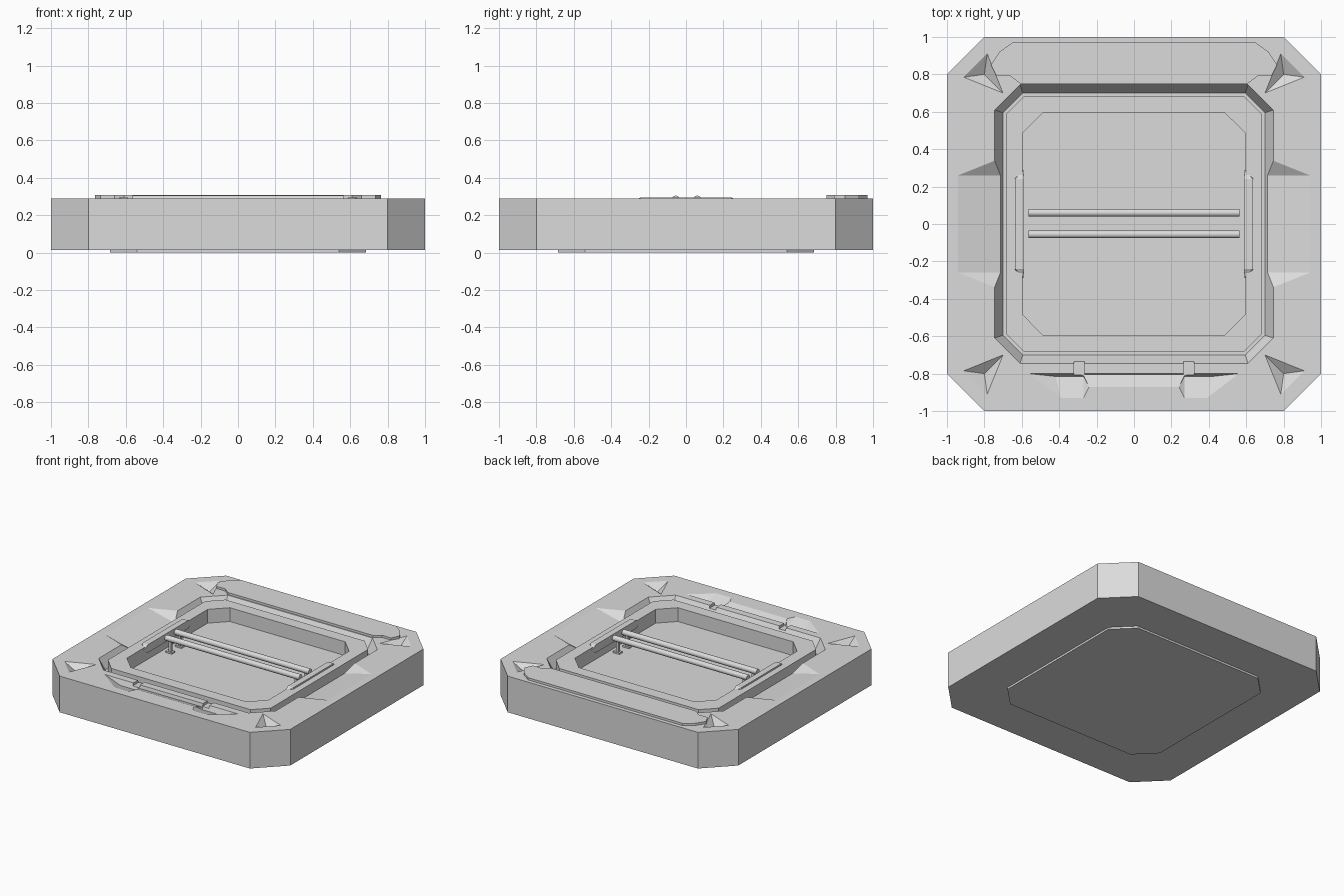
import bpy, bmesh, math
from mathutils import Vector

if "Cube" in bpy.data.objects:
    bpy.data.objects.remove(bpy.data.objects["Cube"])

grey = bpy.data.materials.new("plain_grey")
grey.diffuse_color = (0.71, 0.71, 0.71, 1)
grey.use_nodes = True
grey.node_tree.nodes["Principled BSDF"].inputs["Base Color"].default_value = grey.diffuse_color


def finish(name, bm):
    bmesh.ops.recalc_face_normals(bm, faces=bm.faces)
    me = bpy.data.meshes.new(name)
    bm.to_mesh(me)
    bm.free()
    me.materials.append(grey)
    ob = bpy.data.objects.new(name, me)
    bpy.context.collection.objects.link(ob)
    return ob


def octagon(h, c, z):
    k = h - c
    return [(k, -h, z), (h, -k, z), (h, k, z), (k, h, z),
            (-k, h, z), (-h, k, z), (-h, -k, z), (-k, -h, z)]


def loft(name, rings):
    bm = bmesh.new()
    rs = [[bm.verts.new(p) for p in r] for r in rings]
    for a, b in zip(rs, rs[1:]):
        n = len(a)
        for i in range(n):
            bm.faces.new((a[i], a[(i + 1) % n], b[(i + 1) % n], b[i]))
    bm.faces.new(rs[0])
    bm.faces.new(rs[-1])
    return finish(name, bm)


def hull(name, pts):
    bm = bmesh.new()
    vs = [bm.verts.new(p) for p in pts]
    res = bmesh.ops.convex_hull(bm, input=vs)
    junk = {v for v in res["geom_interior"] + res["geom_unused"] if isinstance(v, bmesh.types.BMVert)}
    bmesh.ops.delete(bm, geom=list(junk), context='VERTS')
    bmesh.ops.dissolve_limit(bm, angle_limit=0.01, verts=bm.verts, edges=bm.edges)
    return finish(name, bm)


def box(name, x0, x1, y0, y1, z0, z1):
    return hull(name, [(x, y, z) for x in (x0, x1) for y in (y0, y1) for z in (z0, z1)])


TOP = 0.29
FLOOR = 0.18

# Tray body: foot pad, outer wall, rim channel, inner ring and pit
body = loft("tray_body", [octagon(*r) for r in (
    (0.685, 0.145, 0), (0.685, 0.145, 0.015), (1, 0.2, 0.015), (1, 0.2, TOP),
    (0.745, 0.135, TOP), (0.70, 0.105, 0.21), (0.685, 0.10, 0.21),
    (0.685, 0.10, 0.285), (0.595, 0.11, 0.285), (0.595, 0.11, FLOOR))])

cutters = []


def cut(top, low):
    """Recess with the given outline at the top face and deep points below."""
    pts = [(x, y, z) for x, y in top for z in (TOP, 0.33)] + low
    cutters.append(hull("recess_cutter", pts))


for s in (-1, 1):
    # Side scoops running down into the channel
    cut([(s * 0.94, 0.26), (s * 0.94, -0.26), (s * 0.715, 0.35), (s * 0.715, -0.35)],
        [(s * 0.715, 0.26, 0.235), (s * 0.715, -0.26, 0.235)])
    # Corner notches
    for t in (-1, 1):
        cut([(s * 0.91, t * 0.785), (s * 0.785, t * 0.91), (s * 0.70, t * 0.70)],
            [(s * 0.80, t * 0.80, 0.245)])
    # Front wedge recesses
    cut([(s * 0.56, -0.80), (s * 0.27, -0.80), (s * 0.24, -0.87),
         (s * 0.27, -0.93), (s * 0.39, -0.93)],
        [(s * 0.42, -0.815, 0.25), (s * 0.27, -0.815, 0.25)])
    cutters.append(box("slot_cutter", s * 0.265, s * 0.32, -0.81, -0.735, 0.27, 0.33))
# Shallow front strip between the wedges
cut([(-0.28, -0.80), (0.28, -0.80), (0.28, -0.872), (-0.28, -0.872)],
    [(-0.28, -0.805, 0.265), (0.28, -0.805, 0.265)])

for c in cutters:
    c.hide_render = True
    m = body.modifiers.new("recess", 'BOOLEAN')
    m.operation = 'DIFFERENCE'
    m.solver = 'EXACT'
    m.object = c
bpy.context.view_layer.update()
dg = bpy.context.evaluated_depsgraph_get()
cut_mesh = bpy.data.meshes.new_from_object(body.evaluated_get(dg))
body.modifiers.clear()
body.data = cut_mesh
for c in cutters:
    bpy.data.objects.remove(c)

# Raised back ridge
half = [(0.61, 0.752), (0.66, 0.79), (0.735, 0.79), (0.765, 0.85), (0.72, 0.92), (0.65, 0.97)]
outline = half + [(-x, y) for x, y in reversed(half)]
loft("back_ridge", [[(x, y, z) for x, y in outline] for z in (0.28, 0.307)])

# Rods with posts and feet
for y in (-0.055, 0.06):
    bm = bmesh.new()
    bmesh.ops.create_cone(bm, cap_ends=True, segments=16, radius1=0.021, radius2=0.021, depth=1.13)
    bmesh.ops.rotate(bm, verts=bm.verts, matrix=Vector((0, 0, 1)).rotation_difference(Vector((1, 0, 0))).to_matrix())
    bmesh.ops.translate(bm, verts=bm.verts, vec=(0, y, 0.284))
    rod = finish("rest_rod", bm)
    for p in rod.data.polygons:
        p.use_smooth = len(p.vertices) == 4
    for s in (-1, 1):
        box("rod_post", s * 0.52, s * 0.54, y - 0.01, y + 0.01, FLOOR - 0.005, 0.28)
        box("rod_foot", s * 0.505, s * 0.56, y - 0.018, y + 0.018, FLOOR - 0.005, FLOOR + 0.012)

# Side clips on the inner ring
for s in (-1, 1):
    hull("side_clip", [(s * x, y, z) for x, y, z in (
        (0.588, -0.25, 0.235), (0.588, 0.25, 0.235), (0.638, -0.25, 0.27), (0.638, 0.25, 0.27),
        (0.588, -0.24, 0.296), (0.588, 0.24, 0.296), (0.635, -0.24, 0.296), (0.635, 0.24, 0.296),
        (0.592, -0.29, 0.27), (0.592, 0.29, 0.27))])
